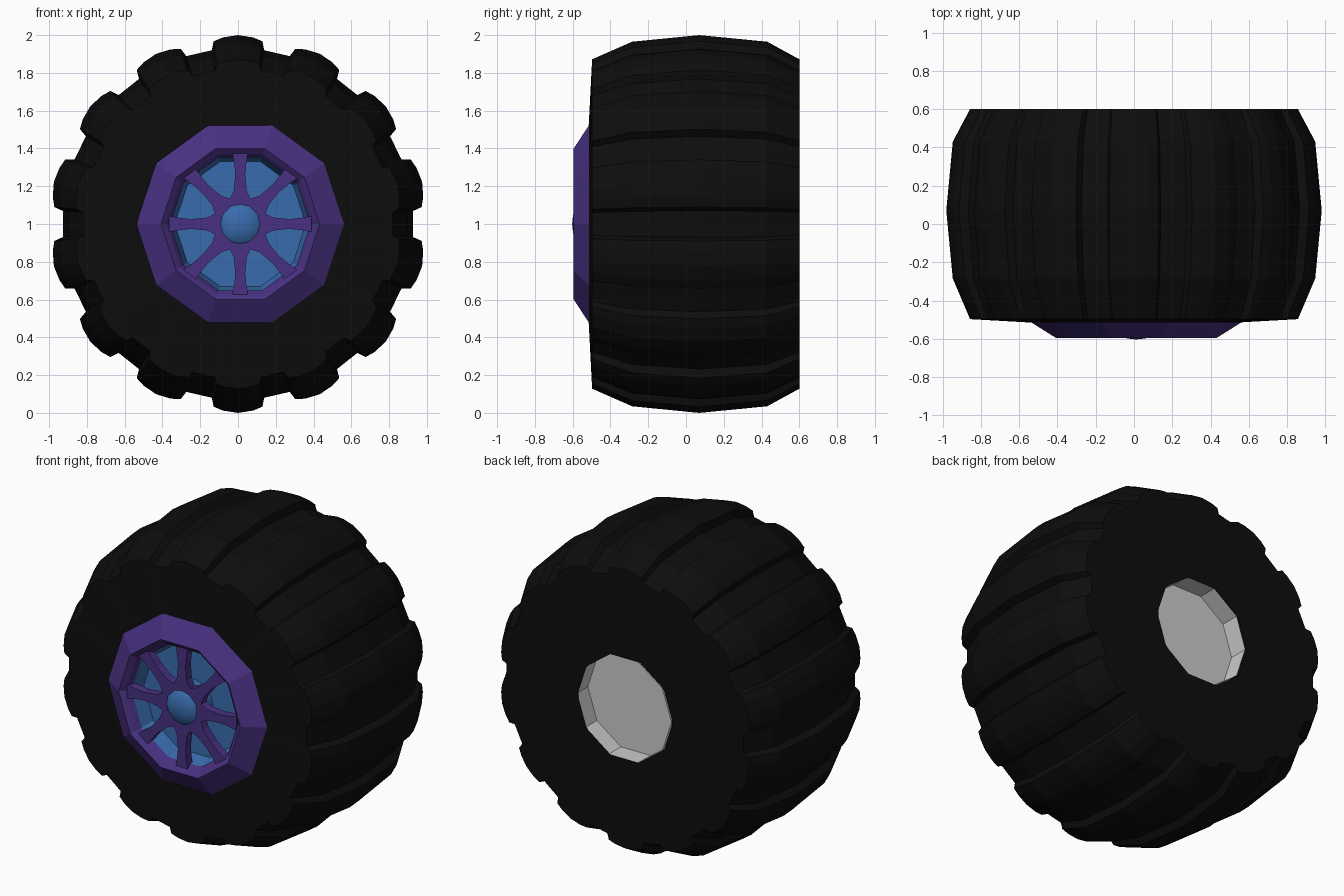
import bpy, bmesh
from math import sin, cos, radians, pi

if "Cube" in bpy.data.objects:
    bpy.data.objects.remove(bpy.data.objects["Cube"])

RIM_X = 0.012   # the rim sits a hair off the tyre centre


def material(name, rgb):
    m = bpy.data.materials.new(name)
    m.diffuse_color = (*rgb, 1)
    m.use_nodes = True
    m.node_tree.nodes["Principled BSDF"].inputs["Base Color"].default_value = m.diffuse_color
    return m


BLACK = material("rubber", (0.004, 0.004, 0.004))
PURPLE = material("purple", (0.065, 0.03, 0.22))
BLUE = material("blue", (0.04, 0.15, 0.42))


def finish(bm, name, mat=None, x=0.0, recalc=True, smooth=False):
    if recalc:
        bmesh.ops.recalc_face_normals(bm, faces=bm.faces)
    me = bpy.data.meshes.new(name)
    bm.to_mesh(me)
    bm.free()
    ob = bpy.data.objects.new(name, me)
    bpy.context.collection.objects.link(ob)
    ob.location = (x, 0, 1)
    if mat:
        me.materials.append(mat)
    for p in me.polygons:
        p.use_smooth = smooth
    return ob


def loft(bm, rings):
    """Bridge rings of (angle, radius, y); a single entry closes to a point."""
    rows = [[bm.verts.new((r * cos(a), y, r * sin(a))) for a, r, y in ring] for ring in rings]
    for lo, hi in zip(rows, rows[1:]):
        n = max(len(lo), len(hi))
        for i in range(n):
            j = (i + 1) % n
            if len(hi) == 1:
                bm.faces.new((lo[i], lo[j], hi[0]))
            elif len(lo) == 1:
                bm.faces.new((lo[0], hi[j], hi[i]))
            else:
                bm.faces.new((lo[i], lo[j], hi[j], hi[i]))


def lathe(name, profile, mat, sides=10, smooth=False):
    """Spin (radius, y) points round the axle, listed from front to back."""
    rings = []
    for r, y in profile:
        n = 1 if r == 0 else sides
        rings.append([(2 * pi * k / sides, r, y) for k in range(n)])
    bm = bmesh.new()
    loft(bm, rings)
    return finish(bm, name, mat, RIM_X, False, smooth)


# Tyre: 14 rounded lugs, barrelled across the width
LUGS = 14
LUG = [(-8.6, 0), (-7.6, 0.66), (-4.6, 0.87), (0, 1), (4.6, 0.87), (7.6, 0.66), (8.6, 0)]
ANGLES = [(radians(90 + k * 360 / LUGS + d), h) for k in range(LUGS) for d, h in LUG]


def tread(y, base, top):
    return [(a, base + (top - base) * h, y) for a, h in ANGLES]


def decagon(y, r):
    t = radians(18)
    return [(a, r * cos(t) / cos(a % (2 * t) - t), y) for a, h in ANGLES]


bm = bmesh.new()
loft(bm, [decagon(-0.50, 0.45), decagon(-0.515, 0.55),
          tread(-0.497, 0.82, 0.872), tread(-0.285, 0.90, 0.965), tread(0.07, 0.93, 1.0),
          tread(0.43, 0.90, 0.965), tread(0.60, 0.82, 0.872), decagon(0.60, 0.33)])
finish(bm, "tyre", BLACK)

# Wheel rim, dish and rear recess
lathe("rim", [(0.37, -0.54), (0.39, -0.57), (0.42, -0.595), (0.552, -0.512), (0.552, -0.48)], PURPLE)
lathe("dish", [(0, -0.45), (0.347, -0.45), (0.375, -0.545)], BLUE)
lathe("rear_recess", [(0.33, 0.60), (0.33, 0.48), (0, 0.48)], None)

# Domed hub cap
hub = [(0, -0.603)] + [(0.132 * sin(t), -0.53 - 0.073 * cos(t))
                       for t in (radians(d) for d in (22, 45, 68, 90))] + [(0.132, -0.45)]
for p in lathe("hub_cap", hub, BLUE, 12).data.polygons:
    p.use_smooth = True

# Eight flared spokes: (distance from axle, half width)
bm = bmesh.new()
SPOKE = [(0.10, 0.065), (0.135, 0.056), (0.18, 0.034), (0.27, 0.026), (0.33, 0.032), (0.39, 0.042)]
for k in range(8):
    c, s = cos(k * pi / 4), sin(k * pi / 4)
    outline = SPOKE + [(r, -w) for r, w in reversed(SPOKE)]
    reach = 0.97 if k % 2 == 0 else 0.99
    front, back = ([bm.verts.new((r * reach * c - w * s, y, r * reach * s + w * c))
                    for r, w in outline] for y in (-0.572, -0.52))
    n, m = len(outline), len(SPOKE)
    for i in range(n):
        j = (i + 1) % n
        bm.faces.new((front[i], front[j], back[j], back[i]))
    for i in range(m - 1):
        for side in (front, back):
            bm.faces.new((side[i], side[i + 1], side[n - 2 - i], side[n - 1 - i]))
finish(bm, "spokes", PURPLE, RIM_X)
